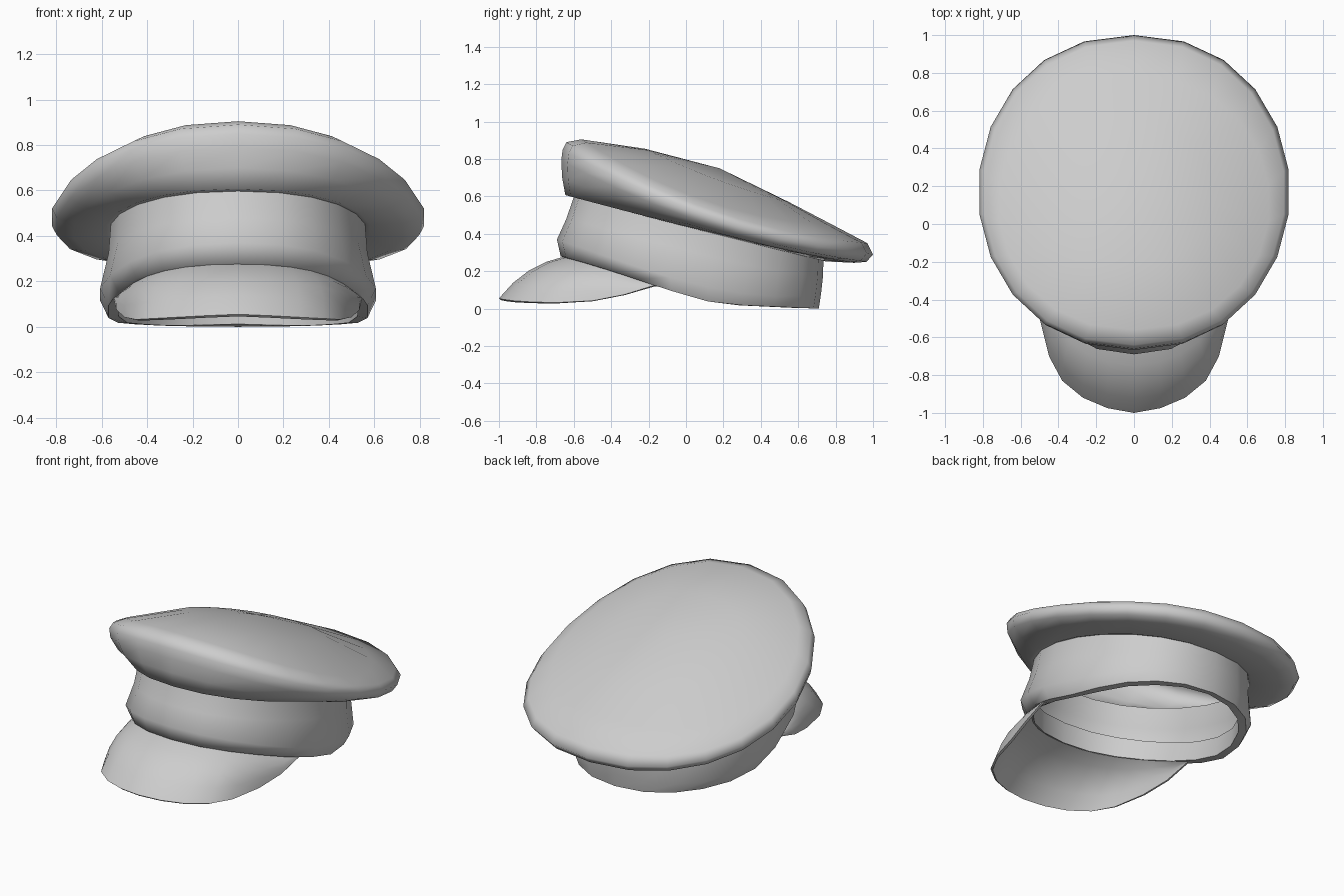
import bpy, bmesh, math

if "Cube" in bpy.data.objects:
    bpy.data.objects.remove(bpy.data.objects["Cube"], do_unlink=True)

SIDES = 22

grey = bpy.data.materials.new("plain_grey")
grey.use_nodes = True
grey.diffuse_color = (0.61, 0.61, 0.61, 1)
grey.node_tree.nodes["Principled BSDF"].inputs["Base Color"].default_value = (0.61, 0.61, 0.61, 1)


def ring_point(ring, angle):
    """Point on a tilted, slightly squared oval; angle 0 is the back, pi the front."""
    half_width, (front, z_front), z_side, (back, z_back), wave = ring
    c, s = math.cos(angle), math.sin(angle)
    z = (z_side + (z_back - z_front) / 2 * c
         + ((z_back + z_front) / 2 - z_side) * c * c + wave * (c ** 3 - c))
    return (half_width * math.copysign(abs(s) ** 0.9, s),
            (front + back) / 2 + (back - front) / 2 * c, max(z, 0.03 * (1 - c)))


def make_object(name, bm, angle):
    mesh = bpy.data.meshes.new(name)
    bm.to_mesh(mesh)
    bm.free()
    mesh.materials.append(grey)
    obj = bpy.data.objects.new(name, mesh)
    bpy.context.collection.objects.link(obj)
    bpy.ops.object.select_all(action='DESELECT')
    obj.select_set(True)
    bpy.context.view_layer.objects.active = obj
    bpy.ops.object.shade_smooth_by_angle(angle=math.radians(angle))


def add_rings(bm, rings):
    """Skin rings listed from the bottom of the outer surface upwards."""
    loops = [[bm.verts.new(ring_point(r, math.tau * i / SIDES)) for i in range(SIDES)]
             for r in rings]
    for a, b in zip(loops, loops[1:]):
        for i in range(SIDES):
            j = (i + 1) % SIDES
            bm.faces.new((a[j], a[i], b[i], b[j]))
    return loops


# Crown: open shell with flared underside, rounded rim and shallow sloping dome
# ring = half width, front (y, z), side z, back (y, z), wave
crown_rings = [
    (0.565, (-0.60, 0.597), 0.428, (0.735, 0.258), 0),
    (0.585, (-0.645, 0.607), 0.425, (0.75, 0.252), 0),
    (0.73, (-0.662, 0.70), 0.42, (0.90, 0.245), 0),
    (0.805, (-0.667, 0.79), 0.44, (0.965, 0.25), 0),
    (0.826, (-0.66, 0.85), 0.48, (1.0, 0.29), 0),
    (0.80, (-0.64, 0.89), 0.517, (0.97, 0.35), 0),
    (0.72, (-0.56, 0.905), 0.575, (0.78, 0.45), 0),
    (0.42, (-0.22, 0.855), 0.69, (0.55, 0.57), 0),
]
bm = bmesh.new()
top = add_rings(bm, crown_rings)[-1]
tip = bm.verts.new((0, 0.18, 0.75))
for i in range(SIDES):
    bm.faces.new((top[(i + 1) % SIDES], top[i], tip))
make_object("crown", bm, 80)

# Band: short inner lip, rolled lower edge and outer wall
band_rings = [
    (0.535, (-0.62, 0.39), 0.19, (0.67, 0.13), 0.05),
    (0.53, (-0.63, 0.262), 0.07, (0.665, 0.012), 0.06),
    (0.575, (-0.67, 0.28), 0.065, (0.71, 0.0), 0.06),
    (0.613, (-0.69, 0.37), 0.14, (0.722, 0.08), 0.04),
    (0.575, (-0.64, 0.48), 0.30, (0.732, 0.17), 0.02),
    (0.565, (-0.60, 0.597), 0.428, (0.735, 0.258), 0),
]
bm = bmesh.new()
add_rings(bm, band_rings)
make_object("band", bm, 60)

# Visor: drooping curved peak from the band's lower edge to a rounded lip
root = (0.54, (-0.645, 0.28), 0.085, (0.665, 0.012), 0.05)
half_lip = [(0, -1.0, 0.055), (0.14, -0.975, 0.049), (0.27, -0.92, 0.042),
            (0.38, -0.83, 0.036), (0.45, -0.70, 0.032), (0.50, -0.50, 0.042),
            (0.535, -0.33, 0.075), (0.55, -0.15, 0.132)]
lip = [(-x, y, z) for x, y, z in half_lip[:0:-1]] + half_lip
count = len(half_lip) - 1
steps = 4
bm = bmesh.new()
rows = []
for k, outer in enumerate(lip):
    angle = math.pi - math.radians(78) * (k - count) / count
    inner = ring_point(root, angle)
    reach = math.dist(inner, outer)
    row = []
    for s in range(steps + 1):
        f = s / steps
        bulge = 4 * f * (1 - f) * 0.085 * reach
        x, y, z = (a + (b - a) * f for a, b in zip(inner, outer))
        row.append(bm.verts.new((x + bulge * math.sin(angle),
                                 y + bulge * math.cos(angle) * 0.5, z + bulge)))
    rows.append(row)
for a, b in zip(rows, rows[1:]):
    for s in range(steps):
        bm.faces.new((a[s], a[s + 1], b[s + 1], b[s]))
bmesh.ops.recalc_face_normals(bm, faces=bm.faces)
if sum(f.normal.z for f in bm.faces) < 0:
    bmesh.ops.reverse_faces(bm, faces=bm.faces)
# Thin underside, joined to the top along the border
top_faces = list(bm.faces)
bm.normal_update()
drop = {v: v.co - v.normal * 0.014 for v in bm.verts}
under = {v: bm.verts.new(co) for v, co in drop.items()}
border = [e for e in bm.edges if e.is_boundary]
for f in top_faces:
    bm.faces.new([under[v] for v in reversed(f.verts)])
for e in border:
    a, b = e.verts
    bm.faces.new((a, b, under[b], under[a]))
bmesh.ops.recalc_face_normals(bm, faces=bm.faces)
make_object("visor", bm, 45)
